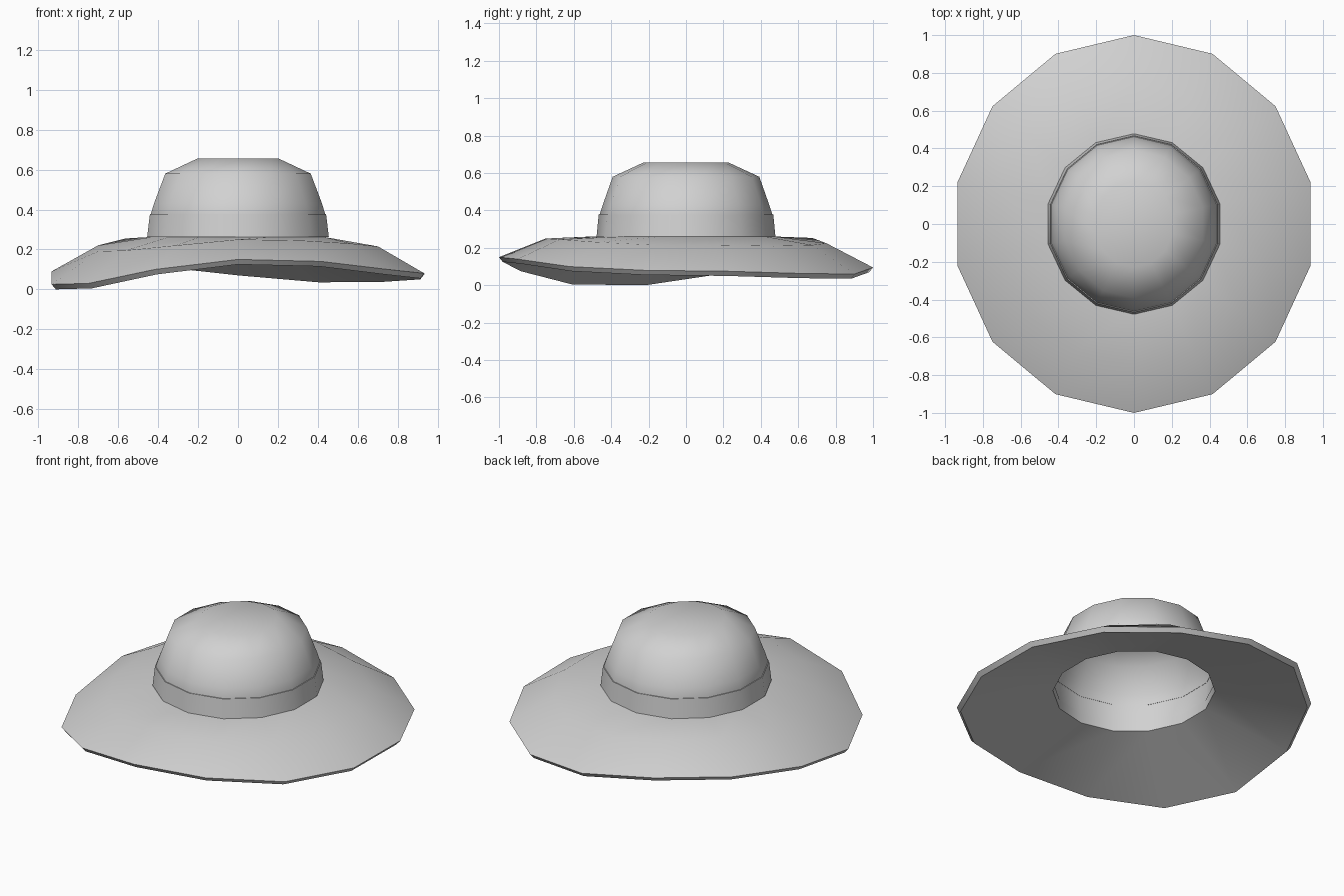
import bpy
import bmesh
import math

SIDES = 14

cube = bpy.data.objects.get("Cube")
if cube:
    bpy.data.objects.remove(cube, do_unlink=True)

grey = bpy.data.materials.new("felt_grey")
grey.use_nodes = True
colour = (0.64, 0.64, 0.64, 1)
grey.diffuse_color = colour
grey.node_tree.nodes["Principled BSDF"].inputs["Base Color"].default_value = colour


def lathe(name, profile, smooth_angle, loop=False, cap=False):
    """Join oval rings of (x radius, y radius, height or list of heights)."""
    bm = bmesh.new()
    rings = []
    for rx, ry, height in profile:
        ring = []
        for k in range(SIDES):
            a = math.tau * k / SIDES
            z = height[k] if isinstance(height, list) else height
            ring.append(bm.verts.new((rx * math.sin(a), -ry * math.cos(a), z)))
        rings.append(ring)
    pairs = list(zip(rings, rings[1:]))
    if loop:
        pairs.append((rings[-1], rings[0]))
    for low, high in pairs:
        for k in range(SIDES):
            n = (k + 1) % SIDES
            bm.faces.new((low[k], low[n], high[n], high[k]))
    if cap:
        bm.faces.new(rings[-1])
    mesh = bpy.data.meshes.new(name)
    bm.to_mesh(mesh)
    bm.free()
    mesh.materials.append(grey)
    obj = bpy.data.objects.new(name, mesh)
    bpy.context.collection.objects.link(obj)
    bpy.ops.object.select_all(action="DESELECT")
    obj.select_set(True)
    bpy.context.view_layer.objects.active = obj
    bpy.ops.object.shade_smooth_by_angle(angle=math.radians(smooth_angle))


# Wavy brim: heights run from the front round by the left side.
# The upper face bends halfway, the underside runs straight to the opening.
edge = [.15, .14, .10, .08, .075, .063, .06, .095, .14, .13, .09, .025, .03, .10]
bend = [.25, .245, .23, .215, .215, .21, .215, .225, .253, .255, .22, .19, .195, .22]
lathe("brim", [
    (.44, .455, .206),
    (.937, .98, [z - .025 for z in edge]),
    (.958, 1.0, edge),
    (.72, .75, bend),
    (.44, .455, .263),
], 45, loop=True)

# Domed crown with a flat top, open underneath
lathe("crown", [
    (.442, .457, .25),
    (.449, .463, .375),
    (.432, .445, .43),
    (.374, .392, .58),
    (.21, .23, .655),
], 60, cap=True)

# Band wrapped around the foot of the crown
lathe("hat_band", [
    (.445, .46, .262),
    (.467, .478, .262),
    (.453, .467, .377),
    (.447, .461, .377),
], 45)
